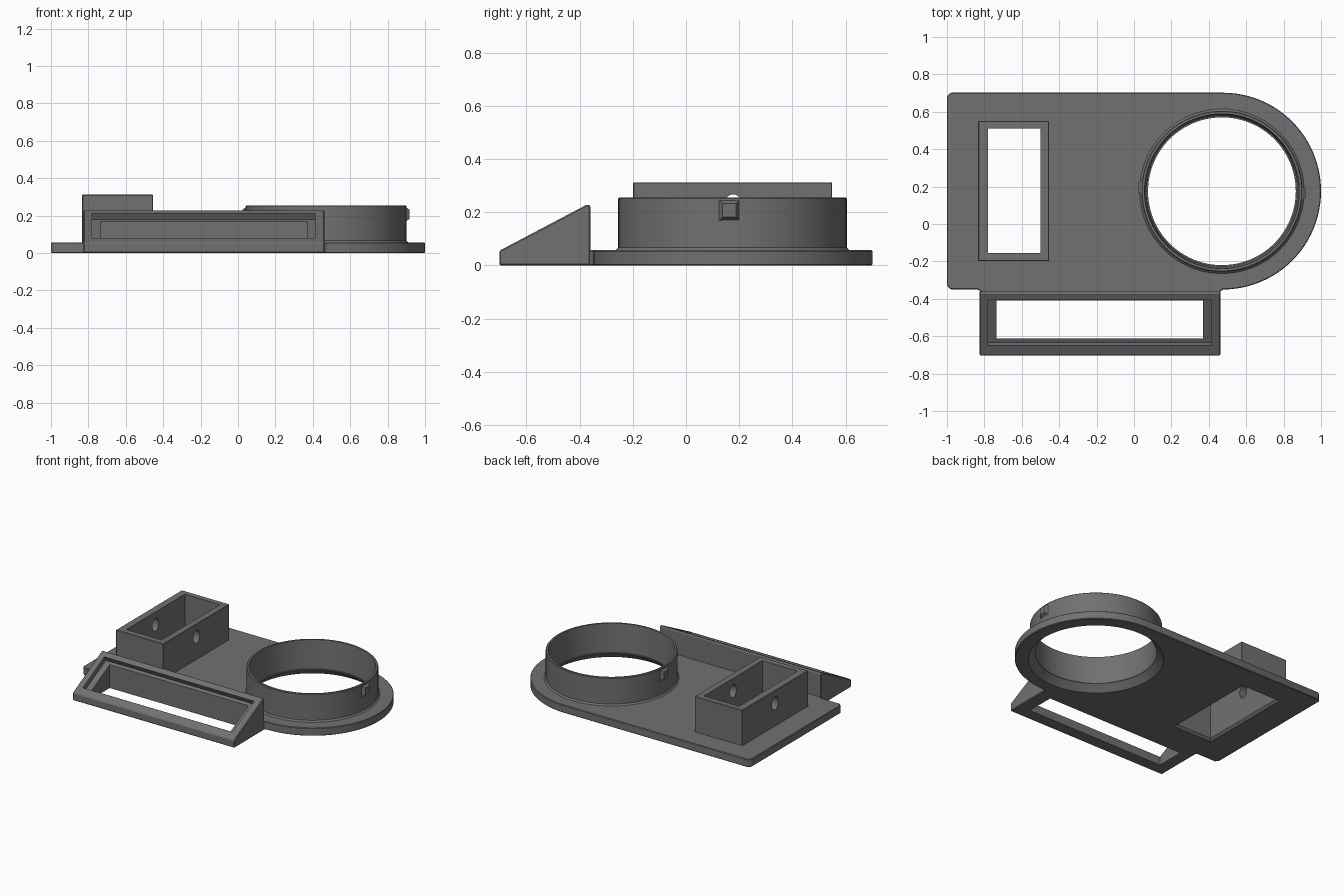
import bpy, bmesh, math

if "Cube" in bpy.data.objects:
    bpy.data.objects.remove(bpy.data.objects["Cube"])

RING = (0.47, 0.175)


def finish(bm, name):
    bmesh.ops.recalc_face_normals(bm, faces=bm.faces)
    me = bpy.data.meshes.new(name)
    bm.to_mesh(me)
    bm.free()
    ob = bpy.data.objects.new(name, me)
    bpy.context.collection.objects.link(ob)
    return ob


def apply_mods(ob):
    bpy.context.view_layer.objects.active = ob
    for m in list(ob.modifiers):
        bpy.ops.object.modifier_apply(modifier=m.name)


def loft(name, a, b, bevel=0):
    """Closed solid between two matching point loops."""
    bm = bmesh.new()
    va = [bm.verts.new(p) for p in a]
    vb = [bm.verts.new(p) for p in b]
    n = len(va)
    bm.faces.new(va)
    bm.faces.new(vb[::-1])
    for i in range(n):
        bm.faces.new((va[i], vb[i], vb[(i + 1) % n], va[(i + 1) % n]))
    ob = finish(bm, name)
    if bevel:
        m = ob.modifiers.new("edge", 'BEVEL')
        m.width = bevel
        m.limit_method = 'ANGLE'
        apply_mods(ob)
    return ob


def rect(x0, x1, y0, y1, z):
    return [(x0, y0, z), (x1, y0, z), (x1, y1, z), (x0, y1, z)]


def box(name, x0, x1, y0, y1, z0, z1, bevel=0):
    return loft(name, rect(x0, x1, y0, y1, z0), rect(x0, x1, y0, y1, z1), bevel)


def along_x(name, yz, x0, x1, bevel=0):
    return loft(name, [(x0, *p) for p in yz], [(x1, *p) for p in yz], bevel)


def lathe(name, prof, n=96):
    """Solid of revolution about the ring axis, capped at both ends."""
    bm = bmesh.new()
    loops = [[bm.verts.new((RING[0] + r * math.cos(2 * math.pi * i / n),
                            RING[1] + r * math.sin(2 * math.pi * i / n), z))
              for i in range(n)] for r, z in prof]
    for a, b in zip(loops, loops[1:]):
        for i in range(n):
            j = (i + 1) % n
            bm.faces.new((a[i], a[j], b[j], b[i]))
    bm.faces.new(loops[0])
    bm.faces.new(loops[-1])
    return finish(bm, name)


def combine(ob, other, op):
    m = ob.modifiers.new(op, 'BOOLEAN')
    m.operation, m.solver, m.object = op, 'EXACT', other
    apply_mods(ob)
    bpy.data.objects.remove(other, do_unlink=True)


# base plate: chamfered left corners, round right end, tab joining the bezel
outline = [(-0.98, 0.702), (-1, 0.682), (-1, -0.33), (-0.98, -0.35), (-0.835, -0.35),
           (-0.815, -0.365), (-0.815, -0.38), (0.457, -0.38), (0.457, -0.365)]
outline += [(0.475 + 0.525 * math.cos(t), 0.176 + 0.526 * math.sin(t))
            for t in (math.radians(-90 + 180 * i / 48) for i in range(49))]
body = loft("mounting_bracket", [(x, y, 0) for x, y in outline],
            [(x, y, 0.057) for x, y in outline], 0.004)

# round collar with a small chamfer at its foot
combine(body, lathe("collar", [(0.44, 0.02), (0.44, 0.057), (0.43, 0.067),
                               (0.43, 0.251), (0.426, 0.255)]), 'UNION')

# rectangular socket
combine(body, box("socket", -0.833, -0.454, -0.199, 0.55, 0.02, 0.312, 0.003), 'UNION')

# sloped front bezel
combine(body, along_x("bezel", [(-0.702, 0), (-0.702, 0.055), (-0.37, 0.23), (-0.36, 0.225),
                                (-0.36, 0)], -0.825, 0.463, 0.005), 'UNION')

# collar latch nubs on opposite sides
for s, yc in ((1, 0.163), (-1, 0.195)):
    def face(d, h):
        x = RING[0] + s * d
        return [(x, yc + a * h, 0.207 + b * h) for a, b in ((-1, -1), (1, -1), (1, 1), (-1, 1))]
    combine(body, loft("nub", face(0.424, 0.04), face(0.447, 0.025)), 'UNION')

# collar bore: flared underside, thin retaining lip, slightly tapered upper bore
combine(body, lathe("bore", [(0.455, -0.015), (0.395, 0.045), (0.395, 0.05),
                             (0.403, 0.05), (0.416, 0.3)]), 'DIFFERENCE')

# socket opening with flared underside and cross holes
combine(body, box("socket_hole", -0.78, -0.50, -0.155, 0.51, -0.05, 0.4), 'DIFFERENCE')
combine(body, loft("socket_flare", rect(-0.81, -0.47, -0.185, 0.54, -0.015),
                   rect(-0.78, -0.50, -0.155, 0.51, 0.015)), 'DIFFERENCE')
pin = [(0.177 + 0.036 * math.cos(2 * math.pi * i / 24),
        0.22 + 0.047 * math.sin(2 * math.pi * i / 24)) for i in range(24)]
combine(body, along_x("pin_hole", pin, -0.9, -0.4), 'DIFFERENCE')

# bezel window: stepped recess square to the slope, then a straight opening
combine(body, along_x("recess", [(-0.634, 0.050), (-0.389, 0.179), (-0.4355, 0.2675),
                                 (-0.6805, 0.1385)], -0.78, 0.412), 'DIFFERENCE')
combine(body, box("window", -0.735, 0.37, -0.613, -0.409, -0.1, 0.18), 'DIFFERENCE')

# dark grey plastic
mat = bpy.data.materials.new("dark_grey")
mat.diffuse_color = (0.165, 0.165, 0.165, 1)
mat.use_nodes = True
mat.node_tree.nodes["Principled BSDF"].inputs["Base Color"].default_value = mat.diffuse_color
body.data.materials.clear()
body.data.materials.append(mat)
for p in body.data.polygons:
    p.material_index = 0

# smooth shading with sharp edges kept
bpy.ops.object.select_all(action='DESELECT')
body.select_set(True)
bpy.context.view_layer.objects.active = body
bpy.ops.object.shade_smooth_by_angle(angle=math.radians(25))
